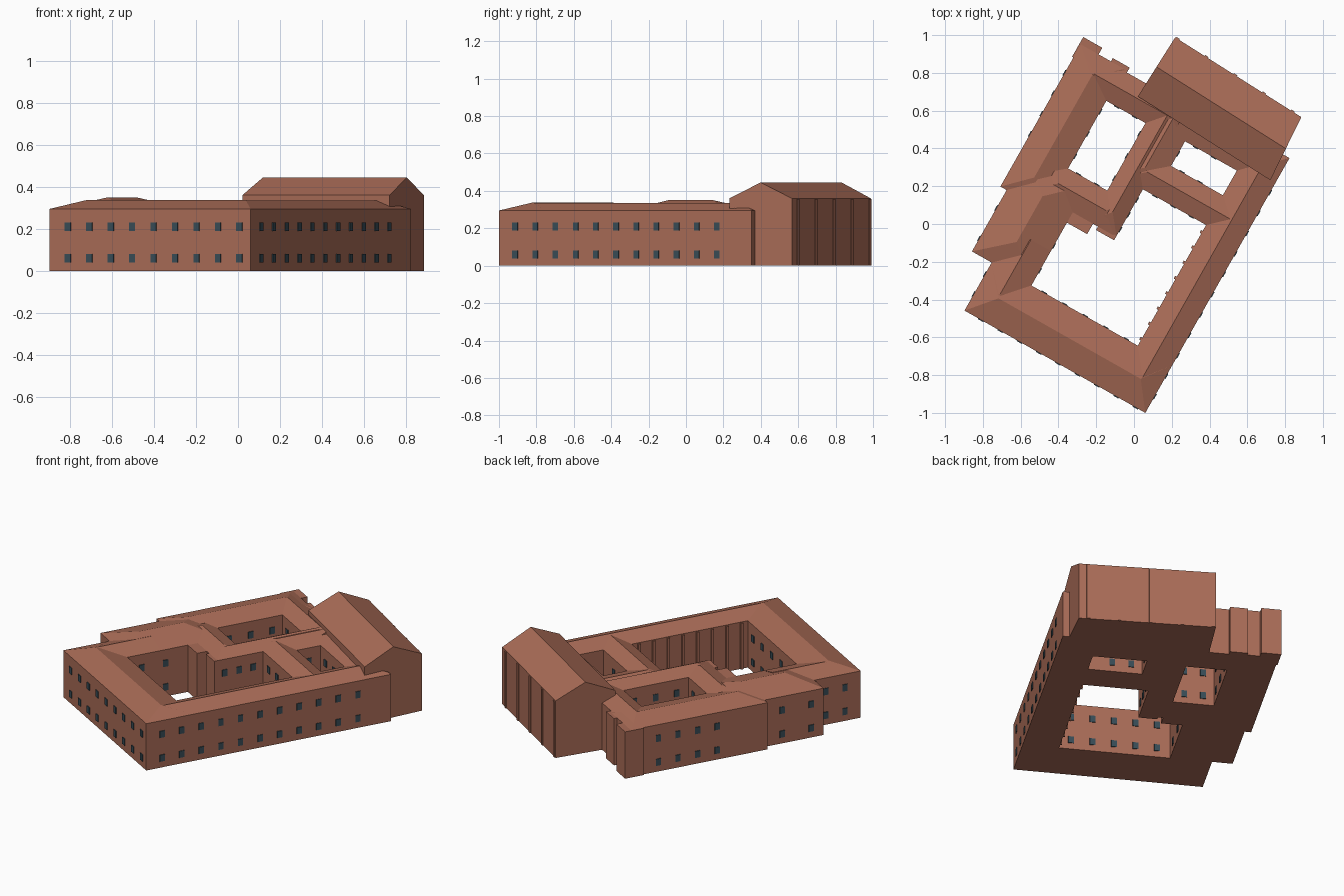
import bpy, bmesh, math
from mathutils import Matrix, Vector

if "Cube" in bpy.data.objects:
    bpy.data.objects.remove(bpy.data.objects["Cube"], do_unlink=True)


def material(name, rgb):
    m = bpy.data.materials.new(name)
    m.use_nodes = True
    m.diffuse_color = (*rgb, 1)
    m.node_tree.nodes["Principled BSDF"].inputs["Base Color"].default_value = (*rgb, 1)
    return m


BRICK = material("terracotta", (0.40, 0.15, 0.095))
GLASS = material("dark_glass", (0.04, 0.075, 0.095))

# Site frame: origin at the front corner, u along the front, v along the right side
SITE = Matrix.Translation((0.06, -1.0, 0)) @ Matrix.Rotation(math.radians(-29.5), 4, "Z")
HALL = Matrix.Translation((0.47, 0.61, 0)) @ Matrix.Rotation(math.radians(-32.3), 4, "Z")
EAVE = 0.295


def finish(name, bm, mat, frame):
    bmesh.ops.recalc_face_normals(bm, faces=bm.faces)
    me = bpy.data.meshes.new(name)
    bm.to_mesh(me)
    bm.free()
    me.materials.append(mat)
    ob = bpy.data.objects.new(name, me)
    ob.matrix_world = frame
    bpy.context.scene.collection.objects.link(ob)
    return ob


def wing(name, u0, u1, v0, v1, axis="u", ridge=0.335, hips=(0.1, 0.1),
         eave=EAVE, frame=SITE, pull=0):
    """Walled block with a hipped or gabled roof; pull slants its back right corner."""
    bm = bmesh.new()
    corners = [(u0, v0), (u1, v0), (u1 - pull, v1), (u0, v1)]
    low = [bm.verts.new((u, v, 0)) for u, v in corners]
    top = [bm.verts.new((u, v, eave)) for u, v in corners]
    um, vm = (u0 + u1) / 2, (v0 + v1) / 2
    if axis == "u":
        a = bm.verts.new((u0 + hips[0], vm, ridge))
        b = bm.verts.new((u1 - hips[1] - pull / 2, vm, ridge))
        roof = [(top[0], top[1], b, a), (top[2], top[3], a, b),
                (top[1], top[2], b), (top[3], top[0], a)]
    else:
        a = bm.verts.new((um, v0 + hips[0], ridge))
        b = bm.verts.new((um, v1 - hips[1], ridge))
        roof = [(top[1], top[2], b, a), (top[3], top[0], a, b),
                (top[0], top[1], a), (top[2], top[3], b)]
    for f in roof:
        bm.faces.new(f)
    bm.faces.new(low[::-1])
    for i in range(4):
        j = (i + 1) % 4
        bm.faces.new((low[i], low[j], top[j], top[i]))
    return finish(name, bm, BRICK, frame)


def boxes(name, items, mat, frame=SITE):
    """One mesh of boxes, each given as centre and size."""
    bm = bmesh.new()
    for centre, size in items:
        m = Matrix.Translation(centre) @ Matrix.Diagonal((*size, 1))
        bmesh.ops.create_cube(bm, size=1, matrix=m)
    return finish(name, bm, mat, frame)


def spread(a, b, n):
    return [a + (b - a) * i / (n - 1) for i in range(n)]


def windows(name, axis, wall, places):
    """Two storeys of thin panes on a wall running along the given axis."""
    items = []
    for p in places:
        for z in (0.06, 0.21):
            if axis == "u":
                items.append(((p, wall, z), (0.032, 0.009, 0.042)))
            else:
                items.append(((wall, p, z), (0.009, 0.032, 0.042)))
    boxes(name, items, GLASS)


def block(name, u0, u1, v0, v1, h=EAVE):
    boxes(name, [(((u0 + u1) / 2, (v0 + v1) / 2, h / 2), (u1 - u0, v1 - v0, h))], BRICK)


# Outer ranges
wing("front_wing", -1.1, 0, 0, 0.29, ridge=0.338, hips=(0.125, 0.11))
wing("right_wing", -0.21, 0, 0, 1.43, "v", hips=(0.15, 0))
wing("left_front_wing", -1.1, -0.857, 0, 0.5, "v", hips=(0.17, 0))
wing("left_block", -1.22, -0.857, 0.292, 0.9, "v", ridge=0.35, hips=(0.16, 0.17))
wing("left_back_wing", -1.258, -0.993, 0.665, 1.53, "v", hips=(0.13, 0.12))
wing("back_wing", -1.258, -0.6, 1.336, 1.52, hips=(0.14, 0))

# Ranges between the courtyards
wing("cross_wing", -1.1, -0.61, 0.735, 0.925, ridge=0.33)
wing("middle_wing", -0.755, -0.594, 0.74, 1.5, "v", hips=(0.1, 0))
wing("middle_back_wing", -0.755, -0.525, 1.03, 1.5, "v", hips=(0.1, 0))
wing("right_cross_wing", -0.72, 0, 1.024, 1.205, ridge=0.332)
wing("hall_link", -0.755, 0, 1.355, 1.55, ridge=0.332)
block("court_porch", -0.9, -0.734, 0.672, 0.82)
block("court_corner", -0.704, -0.594, 0.714, 0.85)

# Stepped end of the left back wing
block("end_pier_outer", -1.266, -1.15, 1.45, 1.57)
block("end_pier_inner", -1.075, -0.972, 1.45, 1.55)

# Tall gabled hall with shallow wall piers
wing("hall", -0.415, 0.415, -0.185, 0.185, ridge=0.445, hips=(0, 0),
     eave=0.36, frame=HALL, pull=0.04)
boxes("hall_piers", [((u, 0.185, 0.178), (0.02, 0.012, 0.355))
                     for u in spread(-0.4, 0.32, 5)], BRICK, HALL)
boxes("court_piers", [((-0.21, v, 0.145), (0.02, 0.016, 0.29))
                      for v in spread(0.33, 0.98, 8)], BRICK)

# Windows on the outside walls
windows("front_windows", "u", 0, spread(-1.0, -0.06, 9))
windows("right_windows", "v", 0, spread(0.1, 1.34, 11))
windows("left_front_windows", "v", -1.1, (0.1, 0.22))
windows("left_block_windows", "v", -1.22, (0.37, 0.555))
windows("left_back_windows", "v", -1.258, spread(0.985, 1.48, 5))

# Windows on the courtyard walls
windows("main_court_front_windows", "u", 0.29, spread(-0.78, -0.28, 5))
windows("main_court_back_windows", "u", 1.024, spread(-0.52, -0.3, 3))
windows("main_court_left_windows", "v", -0.857, (0.38, 0.53))
windows("main_court_middle_windows", "v", -0.594, spread(0.78, 0.96, 3))
windows("left_court_front_windows", "u", 0.925, (-0.93, -0.82))
windows("left_court_back_windows", "u", 1.336, (-0.93, -0.82))
windows("left_court_left_windows", "v", -0.993, spread(1.0, 1.27, 3))
windows("left_court_right_windows", "v", -0.755, spread(1.0, 1.27, 3))
windows("small_court_front_windows", "u", 1.205, (-0.46, -0.35))
windows("small_court_back_windows", "u", 1.355, (-0.46, -0.35))
windows("small_court_left_windows", "v", -0.525, (1.28,))
